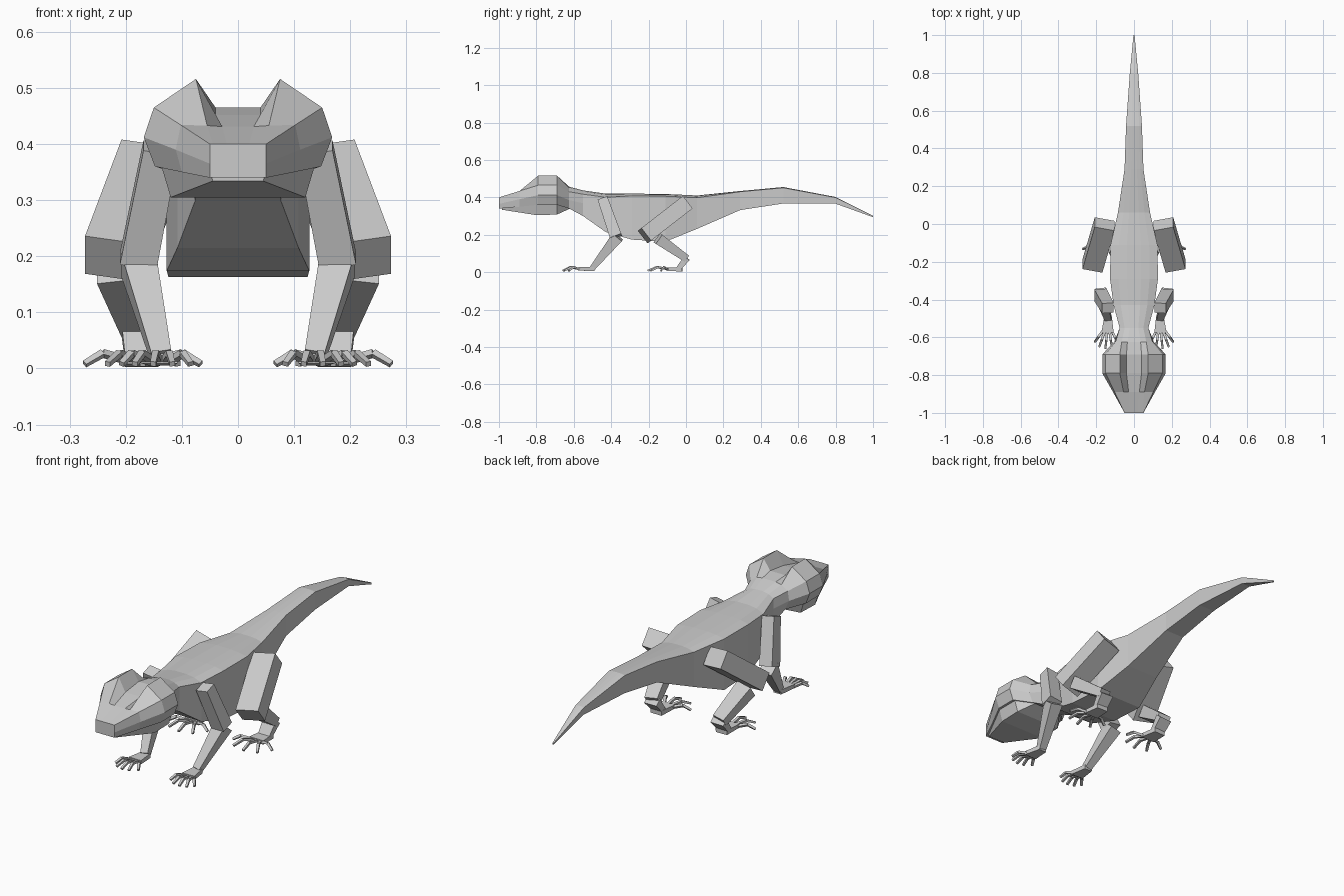
import bpy, bmesh, math
from mathutils import Vector

if "Cube" in bpy.data.objects:
    bpy.data.objects.remove(bpy.data.objects["Cube"])

skin = bpy.data.materials.new("grey_skin")
skin.diffuse_color = (0.6, 0.6, 0.6, 1)
skin.use_nodes = True
skin.node_tree.nodes["Principled BSDF"].inputs["Base Color"].default_value = skin.diffuse_color


def finish(name, bm, mirror=False):
    bmesh.ops.remove_doubles(bm, verts=bm.verts, dist=0.0005)
    bmesh.ops.recalc_face_normals(bm, faces=bm.faces)
    me = bpy.data.meshes.new(name)
    bm.to_mesh(me)
    bm.free()
    me.materials.append(skin)
    ob = bpy.data.objects.new(name, me)
    bpy.context.collection.objects.link(ob)
    if mirror:
        ob.modifiers.new("mirror", 'MIRROR')
    return ob


def bridge(bm, rings):
    # skin a list of closed rings and cap both ends
    loops = [[bm.verts.new(p) for p in r] for r in rings]
    n = len(loops[0])
    for a, b in zip(loops, loops[1:]):
        for i in range(n):
            j = (i + 1) % n
            bm.faces.new((a[i], a[j], b[j], b[i]))
    bm.faces.new(loops[0])
    bm.faces.new(loops[-1])


def section(y, half):
    return [(x, y, z) for x, z in half] + [(-x, y, z) for x, z in reversed(half)]


def trunk(y, w, bottom, top, arch=0.012):
    # box-like body section with a slightly arched back
    return section(y, [(w, bottom), (w, (bottom + top) / 2), (w, top - arch),
                       (w * .65, top - arch * .3), (w * .3, top)])


def beam(bm, p0, p1, s0, s1):
    # tapered box from p0 to p1; s = (width, thickness)
    p0, p1 = Vector(p0), Vector(p1)
    d = (p1 - p0).normalized()
    u = Vector((1, 0, 0))
    u = (u - d * u.dot(d)).normalized()
    v = d.cross(u)
    rings = []
    for p, (w, t) in ((p0, s0), (p1, s1)):
        rings.append([p + u * w * a / 2 + v * t * b / 2
                      for a, b in ((-1, -1), (1, -1), (1, 1), (-1, 1))])
    bridge(bm, rings)


def limb(name, *args):
    bm = bmesh.new()
    beam(bm, *args)
    return finish(name, bm, True)


def toes(name, base, spread, length, angles, turn):
    # five bent toes fanning forward from the foot
    bm = bmesh.new()
    bx, by = base
    for i, (a, f) in enumerate(zip(angles, (.75, .95, 1, .95, .75))):
        a = math.radians(a + turn)
        root = Vector((bx + (i - 2) * spread, by, .016))
        d = Vector((math.sin(a), -math.cos(a), 0)) * length * f
        mid = root + d * .55 + Vector((0, 0, .011))
        tip = root + d + Vector((0, 0, -.008))
        beam(bm, root, mid, (.013, .011), (.012, .011))
        beam(bm, mid, tip, (.012, .011), (.010, .009))
    return finish(name, bm, True)


# head with raised brows, flowing into body and tail
rings = [
    section(-1.0, [(.05, .34), (.05, .365), (.05, .40), (.045, .40), (.02, .40)]),
    section(-.89, [(.10, .35), (.111, .39), (.102, .434), (.055, .433), (.028, .431)]),
    section(-.79, [(.148, .36), (.168, .412), (.15, .465), (.075, .516), (.04, .452)]),
    section(-.69, [(.148, .36), (.168, .412), (.15, .465), (.075, .516), (.04, .465)]),
    section(-.625, [(.085, .34), (.105, .385), (.098, .43), (.065, .452), (.035, .457)]),
    trunk(-.55, .076, .30, .437, .02),
    trunk(-.43, .108, .215, .420, .02),
    trunk(-.29, .127, .174, .420),
    trunk(-.11, .124, .163, .418),
    trunk(.06, .085, .232, .410),
    trunk(.29, .05, .332, .434, .004),
    trunk(.52, .042, .367, .455, .004),
    trunk(.80, .022, .366, .402, .003),
    trunk(1.0, .003, .294, .302, .001),
]
bm = bmesh.new()
bridge(bm, rings)
finish("head_body_tail", bm)

# lower jaw
bm = bmesh.new()
bridge(bm, [section(y, [(wb, b), (wt, t)]) for y, wb, b, wt, t in (
    (-.985, .045, .334, .047, .342), (-.80, .12, .305, .137, .362),
    (-.69, .12, .308, .137, .362), (-.62, .07, .34, .08, .37))])
finish("lower_jaw", bm)

# front legs
limb("front_upper_leg", (.138, -.445, .392), (.178, -.375, .19), (.062, .055), (.066, .065))
limb("front_lower_leg", (.178, -.365, .19), (.137, -.50, .022), (.062, .065), (.036, .03))
limb("front_palm", (.137, -.49, .016), (.14, -.575, .018), (.04, .022), (.065, .018))
toes("front_toes", (.142, -.57), .013, .09, (-34, -14, 0, 14, 30), 6)

# hind legs
limb("hind_thigh", (.155, .0, .367), (.22, -.222, .195), (.108, .085), (.108, .085))
limb("hind_shin", (.212, -.15, .18), (.177, .0, .075), (.08, .06), (.062, .04))
limb("hind_ankle", (.175, .005, .075), (.172, -.045, .014), (.066, .036), (.058, .024))
limb("hind_sole", (.172, -.02, .014), (.17, -.105, .017), (.058, .022), (.075, .018))
toes("hind_toes", (.17, -.10), .016, .105, (-65, -28, 0, 28, 65), 0)
